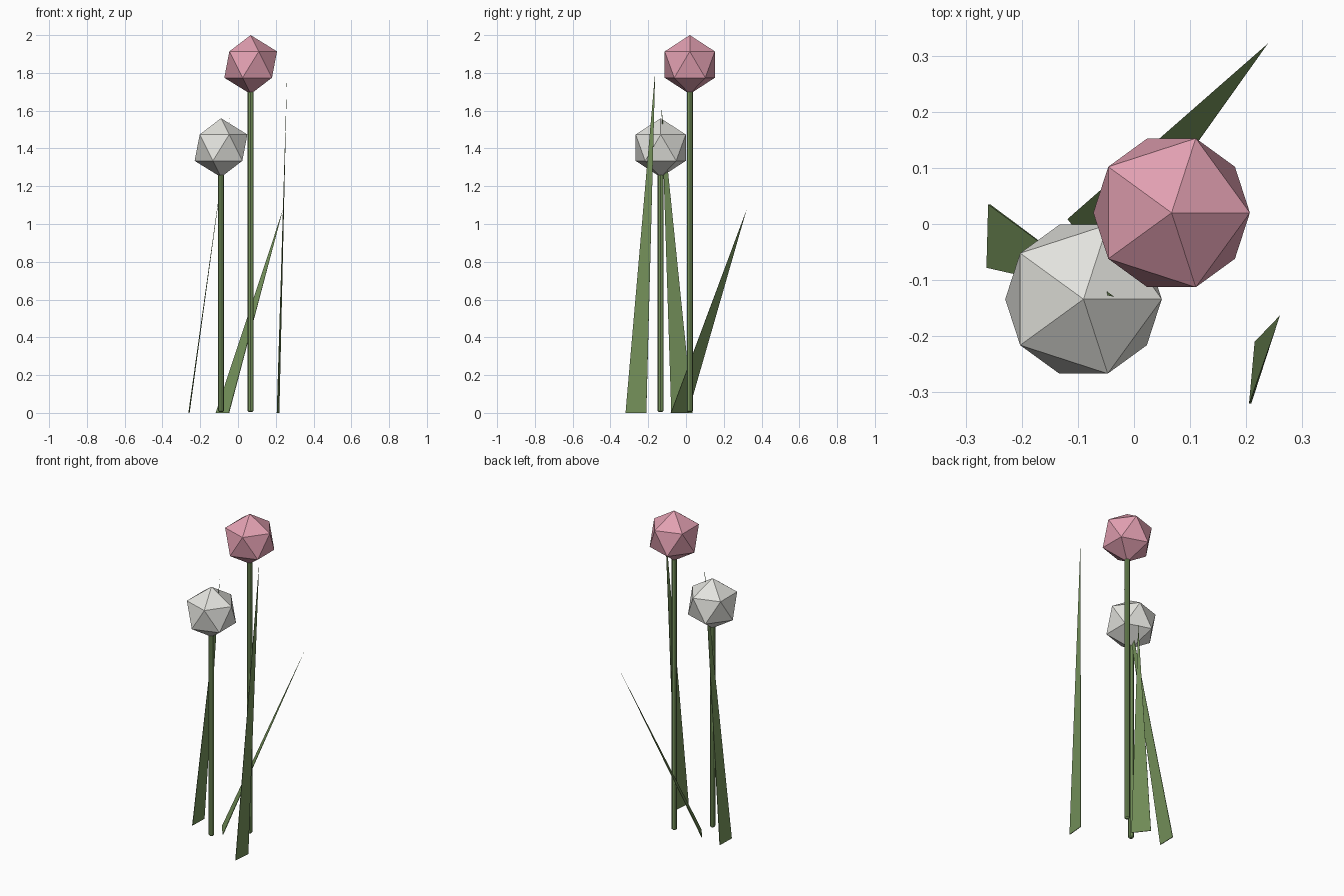
import bpy, bmesh
from mathutils import Vector

cube = bpy.data.objects.get("Cube")
if cube:
    bpy.data.objects.remove(cube, do_unlink=True)


def make_material(name, rgb):
    mat = bpy.data.materials.new(name)
    mat.use_nodes = True
    colour = (*rgb, 1)
    mat.diffuse_color = colour
    mat.node_tree.nodes["Principled BSDF"].inputs["Base Color"].default_value = colour
    return mat


green = make_material("leaf_green", (0.18, 0.29, 0.105))
pink = make_material("petal_pink", (0.76, 0.35, 0.44))
white = make_material("petal_white", (0.77, 0.77, 0.73))


def finish(name, bm, mat):
    bmesh.ops.recalc_face_normals(bm, faces=bm.faces)
    mesh = bpy.data.meshes.new(name)
    bm.to_mesh(mesh)
    bm.free()
    mesh.materials.append(mat)
    obj = bpy.data.objects.new(name, mesh)
    bpy.context.collection.objects.link(obj)
    return obj


# Faceted flower head on a slim stem with a slightly rounded foot
def flower(name, x, y, height, mat):
    radius, stem_radius = 0.156, 0.016
    bm = bmesh.new()
    bmesh.ops.create_icosphere(bm, subdivisions=1, radius=radius)
    head = finish(name + "_head", bm, mat)
    head.location = (x, y, height - radius)

    bm = bmesh.new()
    length = height - radius
    bmesh.ops.create_cone(bm, cap_ends=True, segments=8, radius1=stem_radius,
                          radius2=stem_radius, depth=length)
    rim = [e for e in bm.edges if all(v.co.z < 0 for v in e.verts)]
    bmesh.ops.bevel(bm, geom=rim, offset=0.007, segments=1, affect='EDGES')
    stem = finish(name + "_stem", bm, green)
    stem.location = (x, y, length / 2 + 0.004)


# Thin blade: a narrow flat base drawn up to a point
def leaf(name, base_a, base_b, tip):
    a, b = Vector((*base_a, 0)), Vector((*base_b, 0))
    half = (b - a).cross(Vector((0, 0, 1))).normalized() * 0.002
    bm = bmesh.new()
    ring = [bm.verts.new(p) for p in (a - half, b - half, b + half, a + half)]
    top = bm.verts.new(tip)
    bm.faces.new(ring)
    for i in range(4):
        bm.faces.new((ring[i], ring[(i + 1) % 4], top))
    finish(name, bm, green)


flower("pink_flower", 0.067, 0.02, 2.0, pink)
flower("white_flower", -0.09, -0.134, 1.56, white)

leaf("left_leaf", (0.207, -0.32), (0.217, -0.21), (0.26, -0.163, 1.81))
leaf("right_leaf", (-0.261, -0.078), (-0.258, 0.035), (-0.035, -0.13, 1.62))
leaf("back_leaf", (-0.117, 0.01), (-0.048, -0.08), (0.239, 0.322, 1.08))
